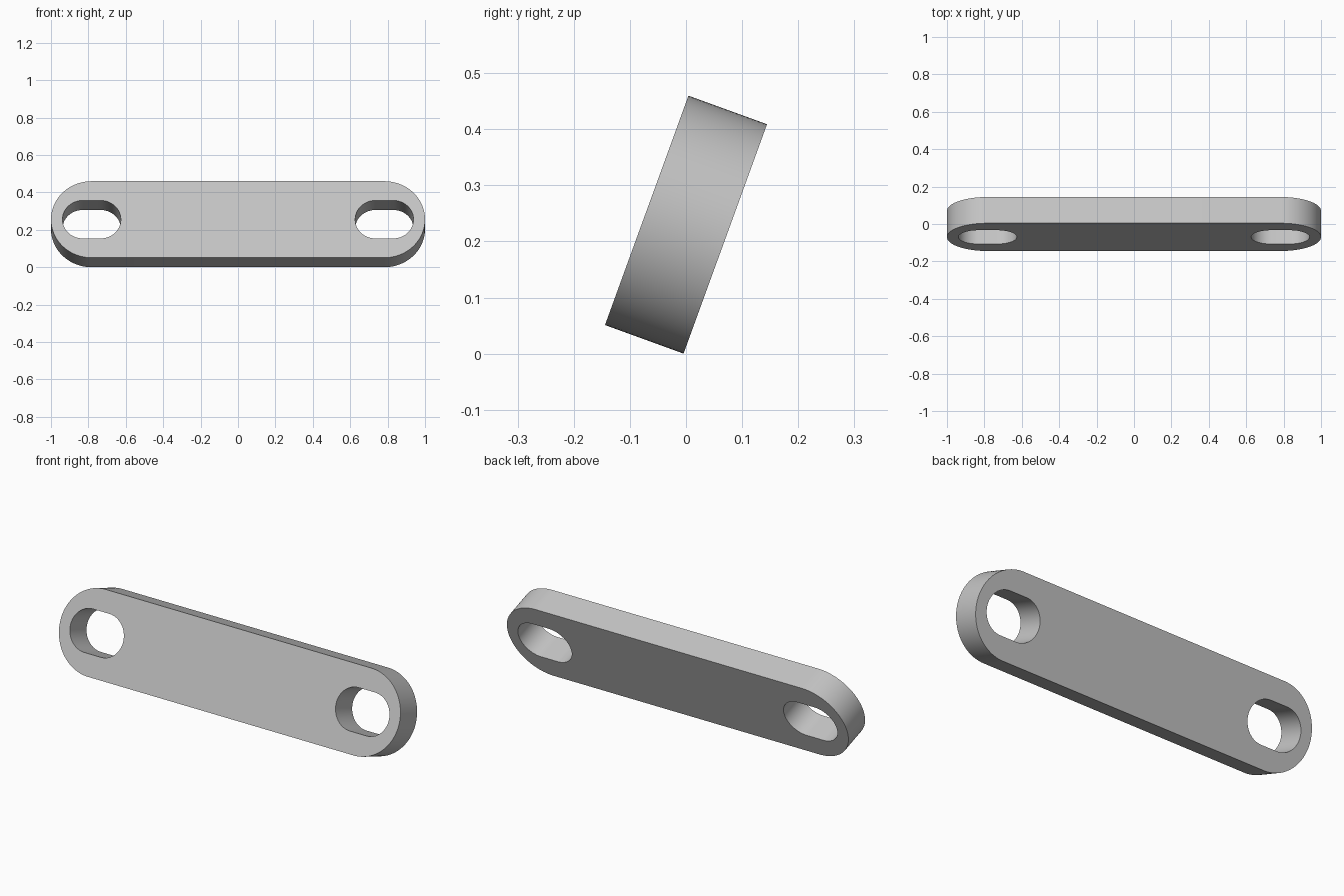
import bpy, bmesh
from math import pi, sin, cos, radians
from mathutils import Matrix

cube = bpy.data.objects.get("Cube")
if cube:
    bpy.data.objects.remove(cube, do_unlink=True)

HEIGHT, THICK, TILT = 0.435, 0.149, radians(20)
RADIUS = HEIGHT / 2
END_X = 1 - RADIUS
SLOT_R, SLOT_HALF = 0.108, 0.048
STEPS = 48


def add_stadium(bm, cx, half, r):
    """Closed loop of edges: two half circles joined by straight runs."""
    verts = []
    for side, start in ((1, -pi / 2), (-1, pi / 2)):
        for i in range(STEPS + 1):
            a = start + pi * i / STEPS
            verts.append(bm.verts.new((cx + side * half + r * cos(a), 0, r * sin(a))))
    for a, b in zip(verts, verts[1:] + verts[:1]):
        bm.edges.new((a, b))


# Flat link profile with a slot near each end
bm = bmesh.new()
add_stadium(bm, 0, END_X, RADIUS)
for side in (-1, 1):
    add_stadium(bm, side * END_X, SLOT_HALF, SLOT_R)
bmesh.ops.triangle_fill(bm, edges=bm.edges[:], use_beauty=True, normal=(0, -1, 0))

# Thicken the profile, centred on its middle plane
result = bmesh.ops.extrude_face_region(bm, geom=bm.faces[:], use_keep_orig=True)
moved = [g for g in result["geom"] if isinstance(g, bmesh.types.BMVert)]
bmesh.ops.translate(bm, verts=moved, vec=(0, THICK, 0))
bmesh.ops.translate(bm, verts=bm.verts[:], vec=(0, -THICK / 2, 0))
bmesh.ops.recalc_face_normals(bm, faces=bm.faces[:])

# Lean the link back and rest its lower edge on the ground
bm.transform(Matrix.Rotation(-TILT, 4, "X"))
bmesh.ops.translate(bm, verts=bm.verts[:], vec=(0, 0, -min(v.co.z for v in bm.verts)))

mesh = bpy.data.meshes.new("slotted_link")
bm.to_mesh(mesh)
bm.free()
link = bpy.data.objects.new("slotted_link", mesh)
bpy.context.collection.objects.link(link)

# Plain grey finish
grey = bpy.data.materials.new("light_grey")
grey.use_nodes = True
color = (0.55, 0.55, 0.55, 1)
grey.diffuse_color = color
grey.node_tree.nodes["Principled BSDF"].inputs["Base Color"].default_value = color
mesh.materials.append(grey)

# Smooth curved rims, sharp face edges
bpy.ops.object.select_all(action="DESELECT")
link.select_set(True)
bpy.context.view_layer.objects.active = link
bpy.ops.object.shade_smooth_by_angle(angle=radians(30))
